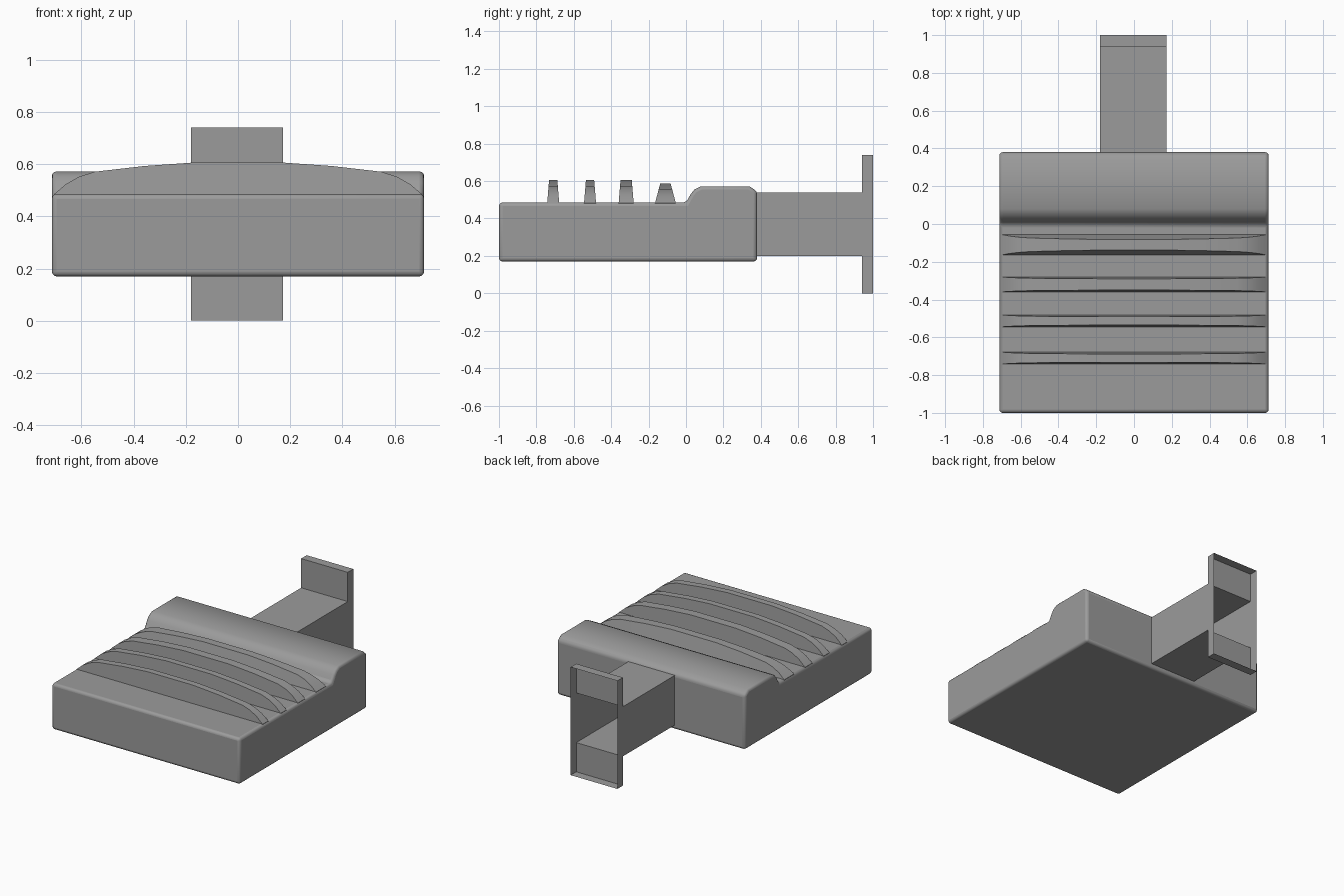
import bpy, bmesh, math

cube = bpy.data.objects.get("Cube")
if cube:
    bpy.data.objects.remove(cube, do_unlink=True)

grey = bpy.data.materials.new("mid grey")
grey.use_nodes = True
grey.diffuse_color = (0.33, 0.33, 0.33, 1)
grey.node_tree.nodes["Principled BSDF"].inputs["Base Color"].default_value = (0.33, 0.33, 0.33, 1)


def loft(name, sections, cap=True):
    """Skin a row of equal closed sections."""
    bm = bmesh.new()
    rings = [[bm.verts.new(p) for p in s] for s in sections]
    n = len(rings[0])
    for a, b in zip(rings, rings[1:]):
        for i in range(n):
            j = (i + 1) % n
            bm.faces.new((a[i], a[j], b[j], b[i]))
    if cap:
        bm.faces.new(rings[0])
        bm.faces.new(rings[-1])
    bmesh.ops.recalc_face_normals(bm, faces=bm.faces)
    mesh = bpy.data.meshes.new(name)
    bm.to_mesh(mesh)
    bm.free()
    mesh.materials.append(grey)
    obj = bpy.data.objects.new(name, mesh)
    bpy.context.collection.objects.link(obj)
    return obj


def smooth(obj, angle):
    bpy.ops.object.select_all(action='DESELECT')
    obj.select_set(True)
    bpy.context.view_layer.objects.active = obj
    bpy.ops.object.shade_smooth_by_angle(angle=math.radians(angle))


# Body: side profile with a raised rear lip, rounded edges
profile = [(-1, 0.17), (-1, 0.485), (0.0, 0.485), (0.025, 0.53), (0.045, 0.555),
           (0.08, 0.572), (0.34, 0.572), (0.38, 0.545), (0.38, 0.17)]
body = loft("body", [[(x, y, z) for y, z in profile] for x in (-0.713, 0.713)])
bevel = body.modifiers.new("rounded edges", 'BEVEL')
bevel.width = 0.018
bevel.segments = 3
bevel.limit_method = 'ANGLE'
bevel.angle_limit = math.radians(50)
smooth(body, 35)

# Grip ribs: arched bars that narrow towards the crest
half_arch = [(0.17, 1.0), (0.36, 0.89), (0.55, 0.71), (0.61, 0.55), (0.66, 0.32), (0.705, 0.0)]
arch = [(-x, h) for x, h in reversed(half_arch)] + half_arch
BASE = 0.48


def rib(name, y, foot, crest, height):
    sections = []
    for x, h in arch:
        top = foot + (crest - foot) * h
        z = BASE + 0.004 + height * h
        sections.append([(x, y - foot, BASE), (x, y - top, z),
                         (x, y + top, z), (x, y + foot, BASE)])
    smooth(loft(name, sections), 30)


rib("front_rib", -0.710, 0.032, 0.022, 0.122)
rib("second_rib", -0.513, 0.032, 0.022, 0.122)
rib("third_rib", -0.320, 0.040, 0.030, 0.122)
rib("rear_rib", -0.110, 0.055, 0.028, 0.102)

# Rear clip: hollow T-shaped channel, open at the back
half_clip = [(0.375, 0.17), (0.94, 0.17), (0.94, 0.37), (1.0, 0.37)]
clip_side = half_clip + [(y, -z) for y, z in reversed(half_clip)]
clip = loft("rear_clip", [[(x, y, 0.37 + z) for y, z in clip_side] for x in (-0.18, 0.173)])
bm = bmesh.new()
bm.from_mesh(clip.data)
open_end = [f for f in bm.faces if f.calc_center_median().y > 0.999]
bmesh.ops.delete(bm, geom=open_end, context='FACES')
bm.to_mesh(clip.data)
bm.free()
